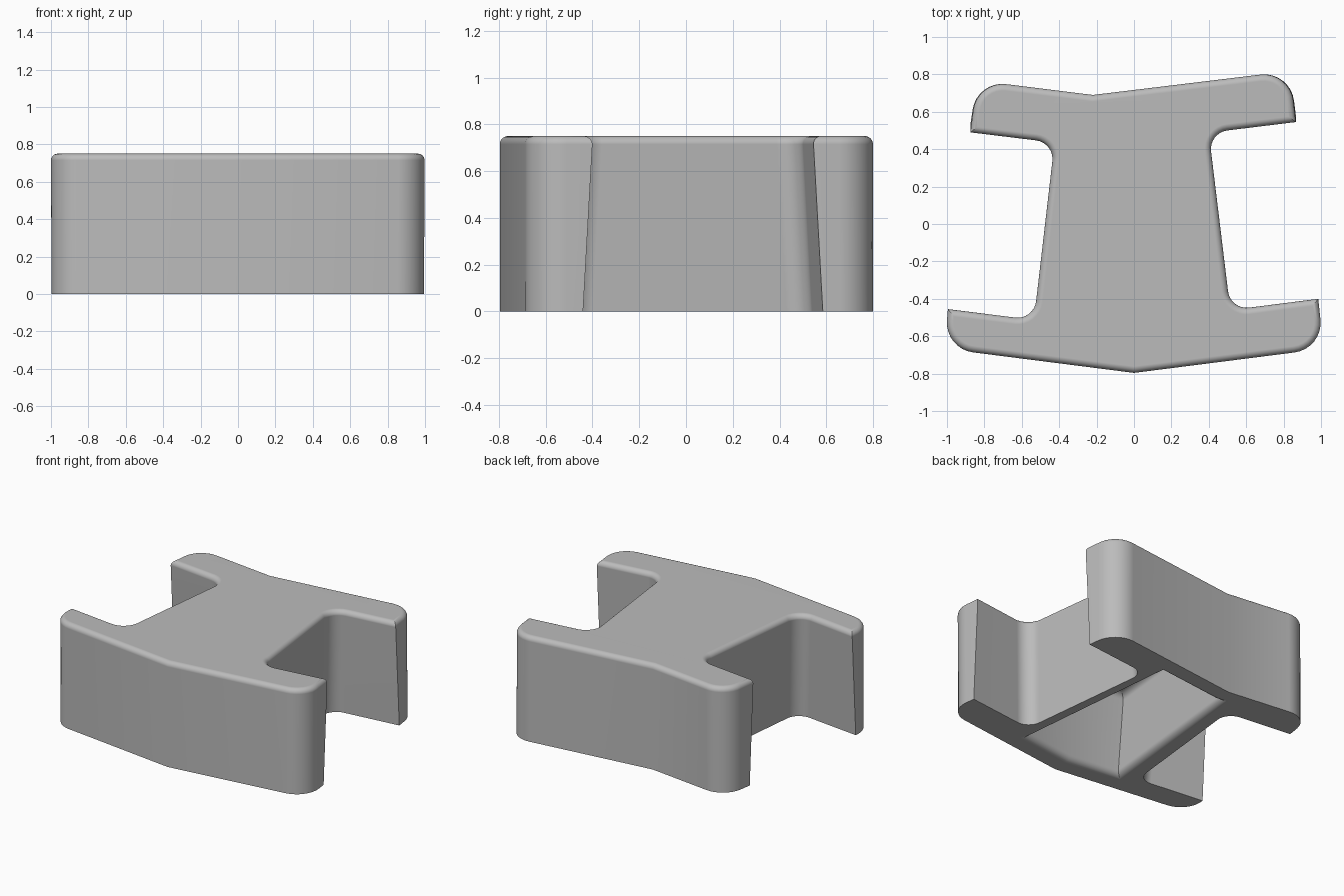
import bpy, bmesh, math
from mathutils import Vector

cube = bpy.data.objects.get("Cube")
if cube:
    bpy.data.objects.remove(cube, do_unlink=True)

HEIGHT, EDGE, DRAFT = 0.75, 0.035, 0.04
END, SLOT = 0.16, 0.1      # corner radii of flange ends and slot corners
RIM, CEILING = 0.045, 0.62  # rounding and depth of the hollow

# Plan of the block, counter-clockwise: x, y, corner radius
PLAN = [(0, -.796, 0), (1.014, -.667, END), (.985, -.40, 0), (.515, -.46, SLOT),
        (.40, .488, SLOT), (.865, .545, 0), (.835, .818, END), (-.22, .69, 0),
        (-.84, .767, END), (-.875, .49, 0), (-.425, .435, SLOT),
        (-.535, -.513, SLOT), (-.995, -.455, 0), (-1.012, -.667, END)]
# Walls of the hollow under the web
HOLLOW = [(0, -.645, 0), (.385, -.595, 0), (.265, .61, 0), (-.22, .552, 0),
          (-.255, .556, 0), (-.37, -.598, 0)]


def rounded(corners, steps=8):
    """Replace every corner that has a radius by an arc."""
    points = []
    for i, (x, y, r) in enumerate(corners):
        p = Vector((x, y))
        if not r:
            points.append(p)
            continue
        a = (Vector(corners[i - 1][:2]) - p).normalized()
        b = (Vector(corners[(i + 1) % len(corners)][:2]) - p).normalized()
        half = a.angle(b) / 2
        centre = p + (a + b).normalized() * r / math.sin(half)
        start = p + a * r / math.tan(half) - centre
        end = p + b * r / math.tan(half) - centre
        sweep = start.angle_signed(end)
        for k in range(steps + 1):
            t = -sweep * k / steps
            c, s = math.cos(t), math.sin(t)
            points.append(centre + Vector((start.x * c - start.y * s,
                                           start.x * s + start.y * c)))
    return points


def inset(points, d):
    """Move a counter-clockwise outline inward by d."""
    out = []
    for i, p in enumerate(points):
        a = (p - points[i - 1]).normalized()
        b = (points[(i + 1) % len(points)] - p).normalized()
        n = Vector((-a.y - b.y, a.x + b.x)).normalized()
        out.append(p + n * d / max(.5, n.dot(Vector((-a.y, a.x)))))
    return out


def drafted(corners):
    """Slots open slightly toward the base."""
    out = []
    for x, y, r in corners:
        if r == SLOT:
            x -= math.copysign(DRAFT, x)
        if r == SLOT or (r == 0 and abs(x) > .5):
            y += math.copysign(DRAFT, y)
        out.append((x, y, r))
    return out


def loft(name, layers):
    """Skin a stack of (outline, z) loops and cap both ends."""
    bm = bmesh.new()
    rings = [[bm.verts.new((p.x, p.y, z)) for p in pts] for pts, z in layers]
    n = len(rings[0])
    for low, high in zip(rings, rings[1:]):
        for i in range(n):
            j = (i + 1) % n
            bm.faces.new((low[i], low[j], high[j], high[i]))
    bm.faces.new(rings[0][::-1])
    bm.faces.new(rings[-1])
    bmesh.ops.recalc_face_normals(bm, faces=bm.faces)
    mesh = bpy.data.meshes.new(name)
    bm.to_mesh(mesh)
    bm.free()
    obj = bpy.data.objects.new(name, mesh)
    bpy.context.collection.objects.link(obj)
    return obj


# Block with a rounded top edge
quarter = [math.pi / 2 * k / 6 for k in range(7)]
top = rounded(PLAN)
layers = [(rounded(drafted(PLAN)), 0)]
for a in quarter:
    layers.append((inset(top, EDGE * (1 - math.cos(a))),
                   HEIGHT - EDGE + EDGE * math.sin(a)))
block = loft("paving_block", layers)

grey = bpy.data.materials.new("plain_grey")
grey.use_nodes = True
colour = (.5, .5, .5, 1)
grey.diffuse_color = colour
grey.node_tree.nodes["Principled BSDF"].inputs["Base Color"].default_value = colour
block.data.materials.append(grey)

# Hollow open at the base: rounded rim, walls that follow the web, rounded ceiling
foot = rounded(HOLLOW)
roof = [p + Vector((math.copysign(DRAFT, p.x) if p.x else 0, 0)) for p in foot]
layers = [(inset(foot, -RIM), -.1)]
for a in reversed(quarter):
    layers.append((inset(foot, -RIM * (1 - math.cos(a))), RIM - RIM * math.sin(a)))
for a in quarter:
    layers.append((inset(roof, RIM * (1 - math.cos(a))),
                   CEILING - RIM + RIM * math.sin(a)))
# Keep the small corner facet from folding over at the ceiling
cutter = loft("hollow_cutter", layers)
cutter.hide_render = True
cutter.data.materials.append(grey)
cut = block.modifiers.new("hollow", 'BOOLEAN')
cut.operation, cut.solver, cut.object = 'DIFFERENCE', 'EXACT', cutter

bpy.ops.object.select_all(action='DESELECT')
bpy.context.view_layer.objects.active = block
block.select_set(True)
bpy.ops.object.modifier_apply(modifier=cut.name)
bpy.data.objects.remove(cutter, do_unlink=True)
bpy.ops.object.shade_smooth_by_angle(angle=math.radians(30))
normals = block.modifiers.new("even_shading", 'WEIGHTED_NORMAL')
normals.keep_sharp = True
